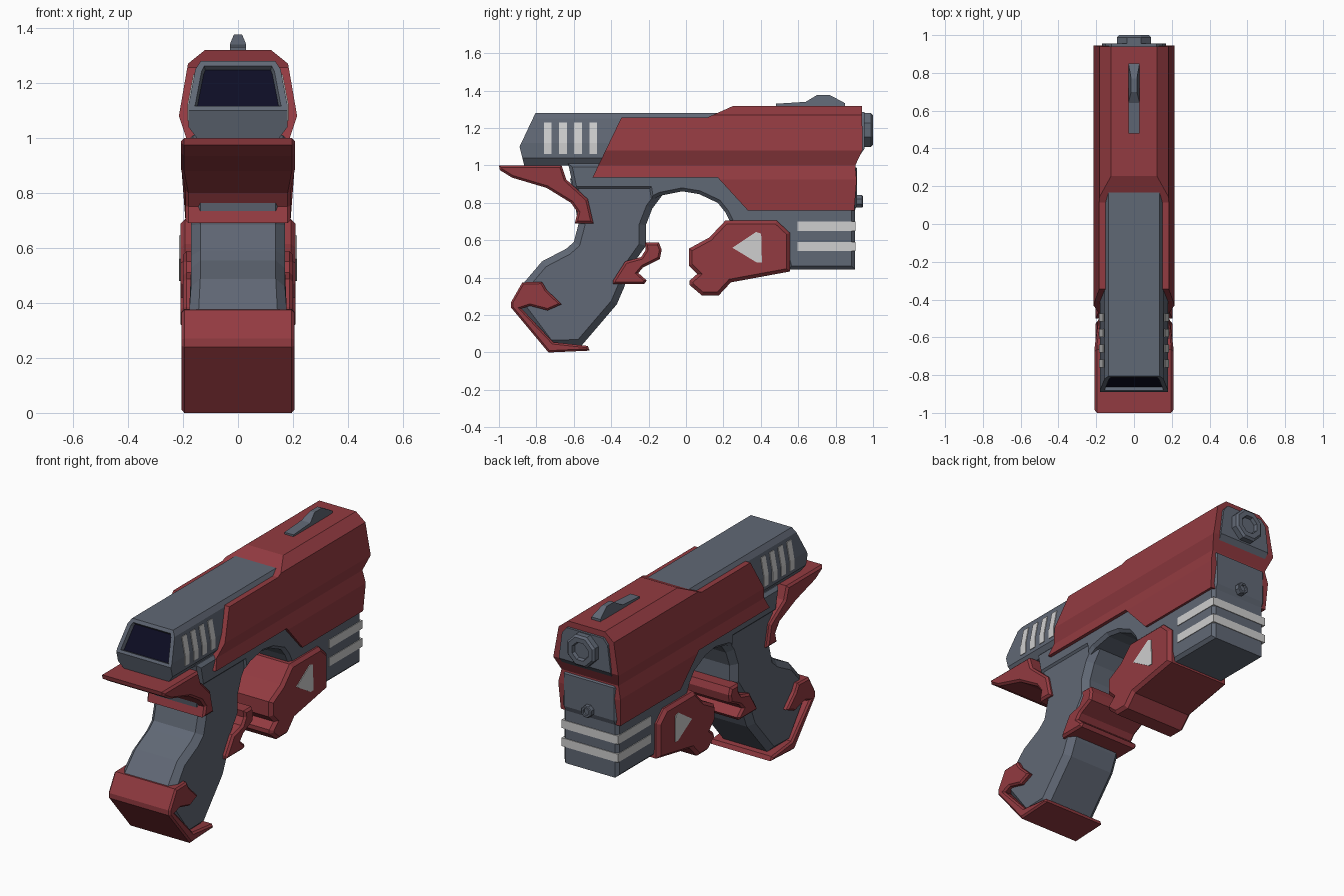
import bpy, bmesh, math
from mathutils import Matrix

if "Cube" in bpy.data.objects:
    bpy.data.objects.remove(bpy.data.objects["Cube"])


def material(name, rgb):
    m = bpy.data.materials.new(name)
    m.diffuse_color = (*rgb, 1)
    m.use_nodes = True
    m.node_tree.nodes["Principled BSDF"].inputs["Base Color"].default_value = m.diffuse_color
    return m


RED = material("red", (0.29, 0.043, 0.052))
GREY = material("slate grey", (0.118, 0.138, 0.178))
WHITE = material("off white", (0.62, 0.62, 0.62))
DARK = material("dark screen", (0.004, 0.004, 0.018))


def finish(bm, name, mat):
    bmesh.ops.recalc_face_normals(bm, faces=bm.faces[:])
    mesh = bpy.data.meshes.new(name)
    bm.to_mesh(mesh)
    bm.free()
    ob = bpy.data.objects.new(name, mesh)
    bpy.context.collection.objects.link(ob)
    mesh.materials.append(mat)
    return ob


def prism(name, outline, half, mat, chamfer=0.0, width=None, x=0.0):
    """Side outline (y, z) extruded across x; width(y, z) may scale the sides."""
    bm = bmesh.new()
    f = bm.faces.new([bm.verts.new((-half, y, z)) for y, z in outline])
    new = bmesh.ops.extrude_face_region(bm, geom=[f])["geom"]
    for v in new:
        if isinstance(v, bmesh.types.BMVert):
            v.co.x = half
    bmesh.ops.recalc_face_normals(bm, faces=bm.faces[:])
    if chamfer:
        rim = [e for e in bm.edges if e.verts[0].co.x * e.verts[1].co.x > 0]
        bmesh.ops.bevel(bm, geom=rim, offset=chamfer, segments=1,
                        affect='EDGES', clamp_overlap=True)
    for v in bm.verts:
        if width:
            v.co.x *= width(v.co.y, v.co.z)
        v.co.x += x
    return finish(bm, name, mat)


def shaped(name, section, outline, mat):
    """Mirrored cross-section (x, z) run along y, trimmed to a side outline."""
    bm = bmesh.new()
    ring = section + [(-x, z) for x, z in reversed(section)]
    f = bm.faces.new([bm.verts.new((x, -1.3, z)) for x, z in ring])
    new = bmesh.ops.extrude_face_region(bm, geom=[f])["geom"]
    bmesh.ops.translate(bm, vec=(0, 2.6, 0),
                        verts=[v for v in new if isinstance(v, bmesh.types.BMVert)])
    ob = finish(bm, name, mat)
    cutter = prism("trim_helper", outline, 0.6, mat)
    cutter.hide_render = True
    mod = ob.modifiers.new("trim", 'BOOLEAN')
    mod.operation, mod.solver, mod.object = 'INTERSECT', 'EXACT', cutter
    bpy.context.view_layer.objects.active = ob
    bpy.ops.object.modifier_apply(modifier=mod.name)
    bpy.data.objects.remove(cutter)
    return ob


def knob(name, z, r, y0, y1, hole):
    """Octagonal nozzle along y with a recessed centre."""
    bm = bmesh.new()
    rot = Matrix.Translation((0, (y0 + y1) / 2, z)) @ Matrix.Rotation(math.pi / 2, 4, 'X') \
        @ Matrix.Rotation(math.pi / 8, 4, 'Z')
    bmesh.ops.create_cone(bm, cap_ends=True, segments=8, radius1=r, radius2=r,
                          depth=y1 - y0, matrix=rot)
    bm.normal_update()
    cap = [f for f in bm.faces if f.normal.y > 0.9]
    rim = list(cap[0].edges)
    bmesh.ops.bevel(bm, geom=rim, offset=r * 0.12, segments=1, affect='EDGES')
    bm.normal_update()
    cap = [f for f in bm.faces if f.normal.y > 0.9]
    bmesh.ops.inset_region(bm, faces=cap, thickness=r * 0.3, depth=0)
    bmesh.ops.inset_region(bm, faces=cap, thickness=r * 0.06, depth=-hole)
    return finish(bm, name, GREY)


def box(y0, y1, z0, z1):
    return [(y0, z0), (y1, z0), (y1, z1), (y0, z1)]


# Slide with a recessed rear screen
slide_section = [(0.15, 1.0), (0.165, 1.02), (0.18, 1.04), (0.18, 1.12), (0.155, 1.25), (0.135, 1.28)]
slide = shaped("slide", slide_section,
               [(-0.805, 1.29), (-0.805, 1.28), (-0.89, 1.1), (-0.862, 0.99), (0.3, 0.99), (0.3, 1.29)], GREY)
slide.data.materials.append(DARK)
bm = bmesh.new()
bm.from_mesh(slide.data)
bm.normal_update()
screen = [f for f in bm.faces if f.normal.y < -0.5 and 0.2 < f.normal.z < 0.7]
bmesh.ops.inset_region(bm, faces=screen, thickness=0.024, depth=0)
bmesh.ops.inset_region(bm, faces=screen, thickness=0.008, depth=-0.02)
for f in screen:
    f.material_index = 1
bm.to_mesh(slide.data)
bm.free()

# Light vents on the slide sides
vent_section = [(x + 0.004, z) for x, z in slide_section]
for i in range(4):
    y = -0.76 + 0.081 * i
    shaped("slide_vent", vent_section, box(y, y + 0.042, 1.062, 1.23), WHITE)

# Red upper cover
shaped("upper_cover",
       [(0.195, 0.74), (0.205, 0.925), (0.188, 1.0), (0.215, 1.08), (0.182, 1.27), (0.12, 1.32)],
       [(-0.5, 0.935), (-0.345, 1.257), (0.115, 1.257), (0.254, 1.319), (0.94, 1.319),
        (0.945, 1.085), (0.905, 1.0), (0.912, 0.92), (0.9, 0.76), (0.33, 0.76), (0.17, 0.935)], RED)

# Muzzle block and nozzles
shaped("muzzle_block", [(0.14, 1.02), (0.165, 1.05), (0.17, 1.1), (0.15, 1.25), (0.12, 1.285)],
       [(0.5, 1.0), (0.89, 1.0), (0.955, 1.09), (0.955, 1.3), (0.5, 1.3)], GREY)
knob("muzzle", 1.19, 0.098, 0.94, 1.0, 0.02)
knob("lower_nozzle", 0.808, 0.036, 0.88, 0.945, 0.01)

# Frame with the trigger arch and front housing
prism("frame",
      [(-0.63, 1.01), (-0.6, 0.87), (-0.2, 0.87), (-0.19, 0.81), (-0.14, 0.838), (-0.02, 0.862),
       (0.07, 0.847), (0.17, 0.8), (0.21, 0.75), (0.24, 0.69), (0.5, 0.66), (0.55, 0.445),
       (0.903, 0.445), (0.903, 0.76), (0.915, 0.79), (0.915, 0.985), (0.88, 1.01)],
      0.182, GREY, 0.018)

# Grip, narrower toward the top
prism("grip",
      [(-0.62, 0.93), (-0.575, 0.685), (-0.6, 0.59), (-0.64, 0.555), (-0.77, 0.487), (-0.865, 0.375),
       (-0.9, 0.25), (-0.735, 0.03), (-0.56, 0.035), (-0.37, 0.257), (-0.33, 0.35), (-0.3, 0.45),
       (-0.215, 0.57), (-0.215, 0.68), (-0.18, 0.77), (-0.12, 0.85), (-0.1, 0.93)],
      0.178, GREY, 0.035, lambda y, z: 1.0 if z < 0.4 else 0.96)

# Rear tang sweeping down the back of the grip
prism("rear_tang",
      [(-1.0, 1.0), (-0.665, 1.0), (-0.64, 0.925), (-0.525, 0.82), (-0.495, 0.69), (-0.595, 0.69),
       (-0.58, 0.75), (-0.615, 0.8), (-0.745, 0.88), (-0.93, 0.935), (-0.995, 0.975)],
      0.208, RED, 0.012, lambda y, z: 1.0 if z > 0.85 else 0.92)

# Pommel with hooked sides
prism("pommel",
      [(-0.875, 0.375), (-0.935, 0.27), (-0.935, 0.24), (-0.735, 0.0), (-0.515, 0.01),
       (-0.525, 0.035), (-0.71, 0.055), (-0.88, 0.235), (-0.835, 0.25), (-0.74, 0.225),
       (-0.665, 0.258), (-0.745, 0.335), (-0.77, 0.378)],
      0.205, RED, 0.01)

# Front finger rest on the grip
prism("finger_rest",
      [(-0.22, 0.588), (-0.145, 0.588), (-0.13, 0.55), (-0.14, 0.5), (-0.23, 0.455), (-0.255, 0.425),
       (-0.21, 0.385), (-0.225, 0.365), (-0.39, 0.365), (-0.39, 0.385), (-0.325, 0.487),
       (-0.24, 0.51), (-0.215, 0.55)],
      0.2, RED, 0.012)

# Foregrip block with light triangles
prism("foregrip",
      [(0.015, 0.555), (0.125, 0.615), (0.21, 0.705), (0.485, 0.705), (0.555, 0.64), (0.555, 0.433),
       (0.24, 0.375), (0.175, 0.305), (0.085, 0.305), (0.02, 0.36), (0.02, 0.385), (0.06, 0.42),
       (0.015, 0.465)],
      0.21, RED, 0.018)
for side in (-1, 1):
    prism("foregrip_triangle",
          [(0.248, 0.56), (0.375, 0.645), (0.402, 0.635), (0.406, 0.48), (0.38, 0.48)],
          0.004, WHITE, x=side * 0.21)

# Light bands wrapping the front housing
for z in (0.542, 0.65):
    prism("housing_band", box(0.595, 0.907, z, z + 0.05), 0.186, WHITE)

# Top sight, tapering upward
prism("top_sight",
      [(0.48, 1.31), (0.48, 1.33), (0.64, 1.34), (0.7, 1.376), (0.77, 1.376), (0.85, 1.333), (0.85, 1.31)],
      0.03, GREY, width=lambda y, z: 0.5 if z > 1.36 else 1.0)
